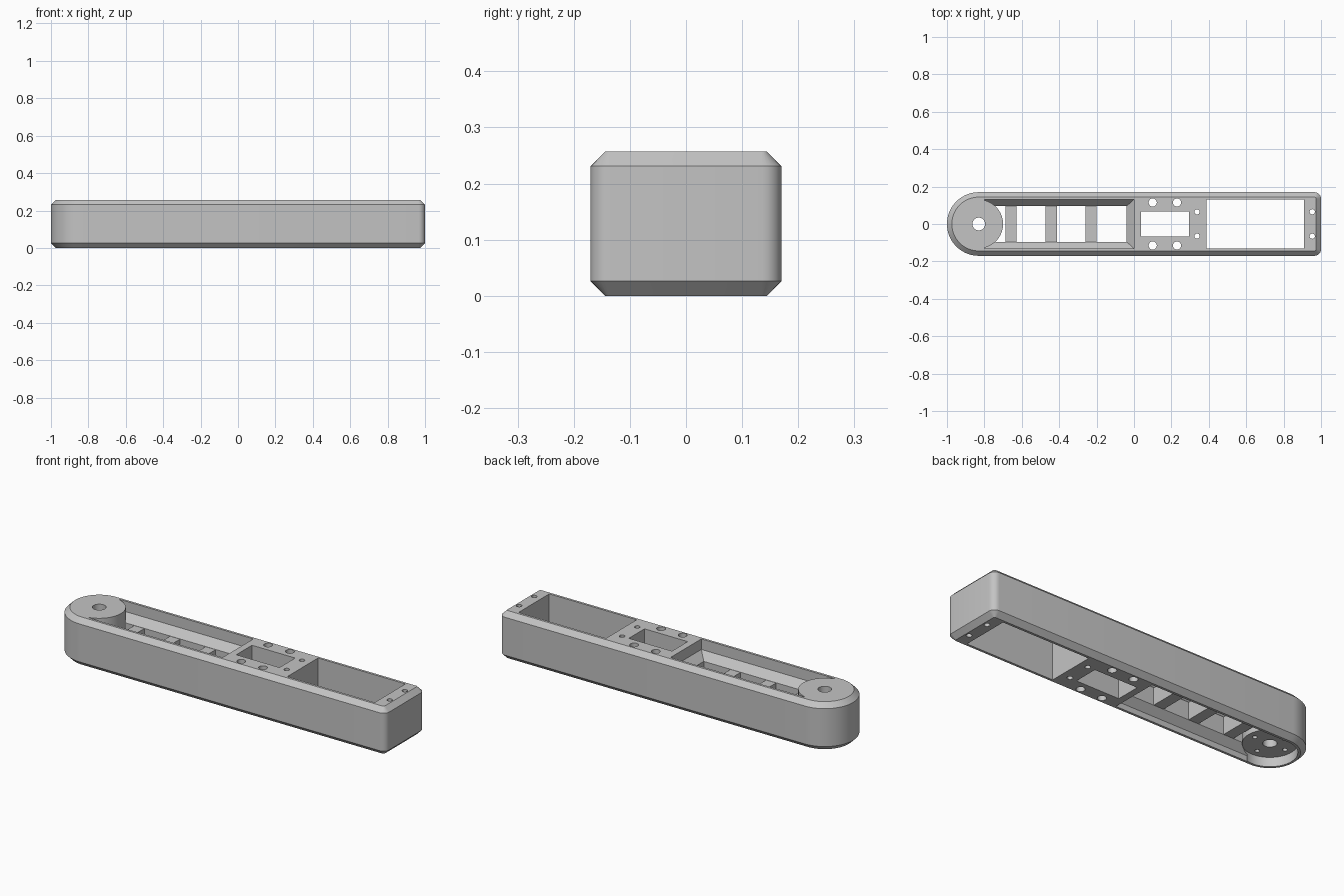
import bpy, bmesh, math

if "Cube" in bpy.data.objects:
    bpy.data.objects.remove(bpy.data.objects["Cube"], do_unlink=True)

HEIGHT, HALF, CHAMFER = 0.257, 0.17, 0.026
PIVOT_X, BOSS_R, RECESS_Z = -0.83, 0.13, 0.05
POCKET_Y, SLOT_Y = 0.131, 0.095

grey = bpy.data.materials.new("plain grey")
grey.use_nodes = True
grey.diffuse_color = (0.55, 0.55, 0.55, 1)
grey.node_tree.nodes["Principled BSDF"].inputs["Base Color"].default_value = grey.diffuse_color


def loft(name, rings):
    """Closed solid through rings of (z, outline points)."""
    bm = bmesh.new()
    loops = [[bm.verts.new((x, y, z)) for x, y in pts] for z, pts in rings]
    for low, high in zip(loops, loops[1:]):
        for i in range(len(low)):
            j = (i + 1) % len(low)
            bm.faces.new((low[i], low[j], high[j], high[i]))
    bm.faces.new(loops[0][::-1])
    bm.faces.new(loops[-1])
    bmesh.ops.recalc_face_normals(bm, faces=bm.faces)
    mesh = bpy.data.meshes.new(name)
    bm.to_mesh(mesh)
    bm.free()
    mesh.materials.append(grey)
    obj = bpy.data.objects.new(name, mesh)
    bpy.context.collection.objects.link(obj)
    return obj


def arc(cx, cy, r, start, end, steps):
    angles = [math.radians(start + (end - start) * i / steps) for i in range(steps + 1)]
    return [(cx + r * math.cos(a), cy + r * math.sin(a)) for a in angles]


def rect(x0, x1, half):
    return [(x0, -half), (x1, -half), (x1, half), (x0, half)]


def box(name, x0, x1, half, z0, z1):
    return loft(name, [(z0, rect(x0, x1, half)), (z1, rect(x0, x1, half))])


def cylinder(name, x, y, r, z0, z1, sides=32):
    circle = arc(x, y, r, 0, 360, sides)[:-1]
    return loft(name, [(z0, circle), (z1, circle)])


def cut(target, cutter):
    """Subtract the cutter, then discard it."""
    mod = target.modifiers.new("cut", 'BOOLEAN')
    mod.operation, mod.solver, mod.object = 'DIFFERENCE', 'EXACT', cutter
    bpy.context.view_layer.update()
    graph = bpy.context.evaluated_depsgraph_get()
    result = bpy.data.meshes.new_from_object(target.evaluated_get(graph))
    target.modifiers.remove(mod)
    target.data = result
    bpy.data.objects.remove(cutter, do_unlink=True)


def outline(inset):
    """Round pivot end, square far end with small corner radii."""
    r, c = HALF - inset, 0.035
    return (arc(1 - c, c - HALF, c - inset, -90, 0, 6)
            + arc(1 - c, HALF - c, c - inset, 0, 90, 6)
            + arc(PIVOT_X, 0, r, 90, 270, 40))


# Chamfered arm body
body = loft("arm_body", [(0, outline(CHAMFER)), (CHAMFER, outline(0)),
                         (HEIGHT - CHAMFER, outline(0)), (HEIGHT, outline(CHAMFER))])

# Long lightening pocket with sloped ledges, leaving the round boss standing
wide, narrow = rect(-0.80, 0, POCKET_Y), rect(-0.80, -0.04, SLOT_Y)
pocket = loft("pocket_cutter", [(-0.05, wide), (0.03, wide), (0.065, narrow),
                                (0.16, narrow), (0.20, wide), (0.3, wide)])
cut(pocket, cylinder("boss_cutter", PIVOT_X, 0, BOSS_R, -0.1, 0.4, 64))
cut(body, pocket)

# Round recess beneath the boss, pivot bore and blind screw holes
cut(body, cylinder("recess_cutter", PIVOT_X, 0, BOSS_R + 0.001, -0.05, RECESS_Z, 64))
cut(body, cylinder("bore_cutter", PIVOT_X, 0, 0.034, -0.1, 0.4))
for x, y in arc(PIVOT_X, 0, 0.092, 0, 270, 3):
    cut(body, cylinder("horn_hole_cutter", x, y, 0.012, 0, 0.12, 16))

# Motor window and open bay
cut(body, box("window_cutter", 0.037, 0.295, 0.067, -0.1, 0.4))
cut(body, box("bay_cutter", 0.387, 0.91, POCKET_Y, -0.1, 0.4))

# Mounting holes, mirrored across the centre line
for x, y, r in [(0.10, 0.115, 0.022), (0.23, 0.115, 0.022),
                (0.337, 0.065, 0.014), (0.953, 0.065, 0.014)]:
    for side in (-1, 1):
        cut(body, cylinder("mount_hole_cutter", x, y * side, r, -0.1, 0.4, 24))

# Cross bars in the slot
for i, x in enumerate((-0.657, -0.443, -0.23)):
    box(f"cross_bar_{i + 1}", x - 0.03, x + 0.03, SLOT_Y + 0.003, 0.065, 0.159)

# Smooth curved walls, keep edges crisp
bpy.ops.object.select_all(action='DESELECT')
body.select_set(True)
bpy.context.view_layer.objects.active = body
bpy.ops.object.shade_smooth_by_angle(angle=math.radians(30))
